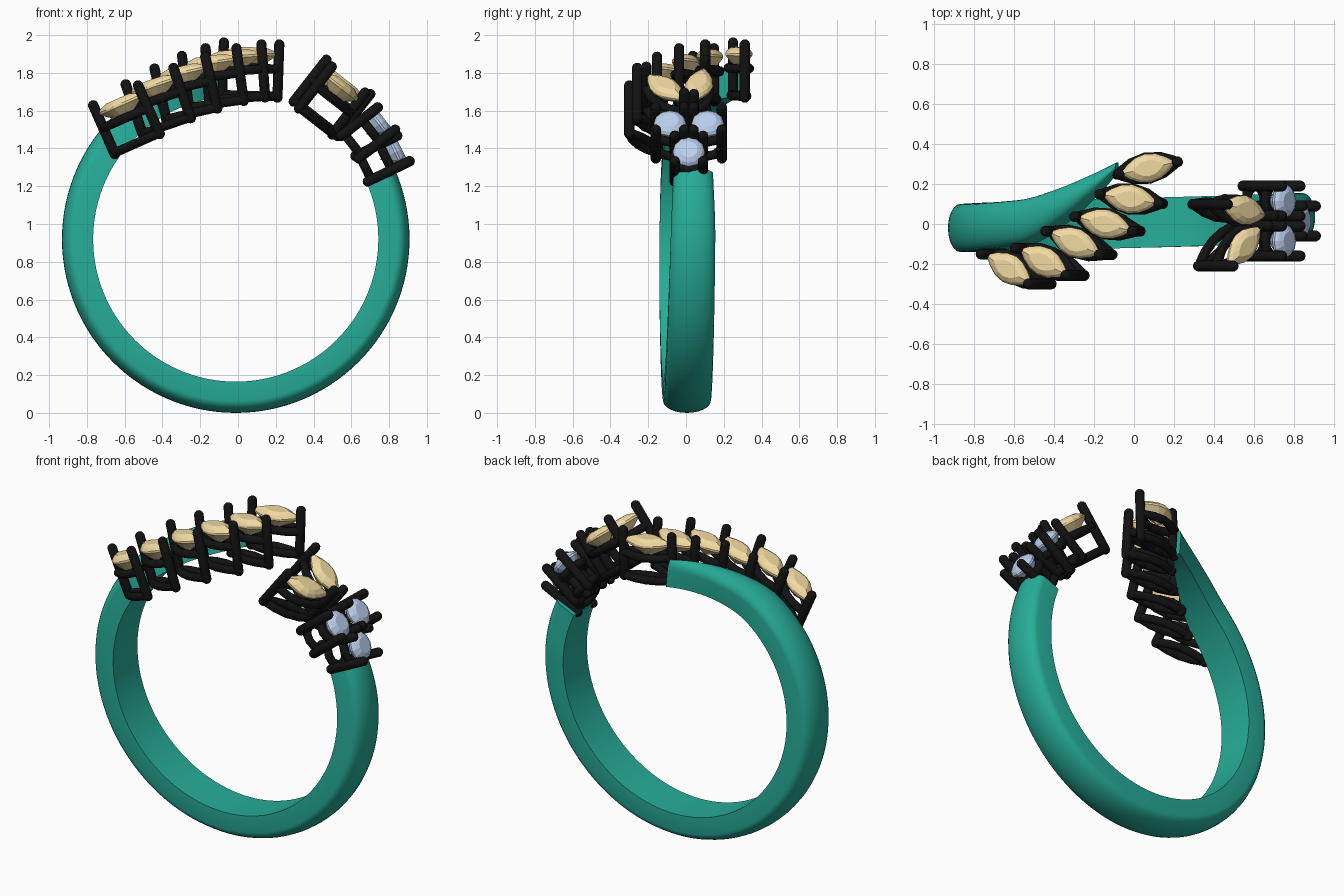
import bpy, bmesh
from math import sin, cos, pi, radians
from mathutils import Matrix, Vector

if "Cube" in bpy.data.objects:
    bpy.data.objects.remove(bpy.data.objects["Cube"])

CX, CZ = -0.012, 0.92   # ring axis


def material(name, rgb):
    m = bpy.data.materials.new(name)
    m.diffuse_color = (*rgb, 1)
    m.use_nodes = True
    m.node_tree.nodes["Principled BSDF"].inputs["Base Color"].default_value = m.diffuse_color
    return m


TEAL = material("teal_metal", (0.02, 0.42, 0.32))
BLACK = material("black_metal", (0.006, 0.006, 0.006))
GOLD = material("champagne_stone", (0.88, 0.70, 0.36))
BLUE = material("pale_blue_stone", (0.50, 0.63, 0.86))


def finish(bm, name, mat, smooth=None, matrix=None):
    bmesh.ops.recalc_face_normals(bm, faces=bm.faces)
    me = bpy.data.meshes.new(name)
    bm.to_mesh(me)
    bm.free()
    ob = bpy.data.objects.new(name, me)
    bpy.context.collection.objects.link(ob)
    me.materials.append(mat)
    if matrix:
        ob.matrix_world = matrix
    if smooth:
        bpy.ops.object.select_all(action='DESELECT')
        ob.select_set(True)
        bpy.context.view_layer.objects.active = ob
        bpy.ops.object.shade_smooth_by_angle(angle=radians(smooth))
    return ob


def bridge(bm, a, b):
    n = len(a)
    for i in range(n):
        j = (i + 1) % n
        bm.faces.new((a[i], a[j], b[j], b[i]))


def catmull(p0, p1, p2, p3, t):
    # non-uniform Hermite through (angle, centre y, half width) knots
    h = p2[0] - p1[0]
    out = [p1[0] + h * t]
    for k in (1, 2):
        m1 = h * (p2[k] - p0[k]) / (p2[0] - p0[0])
        m2 = h * (p3[k] - p1[k]) / (p3[0] - p1[0])
        out.append((2*t**3 - 3*t**2 + 1) * p1[k] + (t**3 - 2*t**2 + t) * m1
                   + (3*t**2 - 2*t**3) * p2[k] + (t**3 - t**2) * m2)
    return out


# Band: domed section swept round the finger, drifting sideways to a thin tip
knots = [(24, .038, .105), (0, .037, .118), (-90, .005, .125), (-180, -.02, .12),
         (-229, .01, .11), (-244, .085, .088), (-258, .205, .052), (-265, .285, .024)]
stations = []
for i in range(len(knots) - 1):
    p = [knots[max(i - 1, 0)], knots[i], knots[i + 1], knots[min(i + 2, len(knots) - 1)]]
    n = max(4, int(abs(p[2][0] - p[1][0]) / 3))
    stations += [catmull(*p, k / n) for k in range(n)]
stations.append(knots[-1])
bm = bmesh.new()
rings = []
for a, yc, hw in stations:
    section = [(-1, .755)] + [(-cos(pi * k / 12), .858 + .062 * sin(pi * k / 12)) for k in range(13)] + [(1, .755)]
    c, s = cos(radians(a)), sin(radians(a))
    rings.append([bm.verts.new((CX + r * c, yc + u * hw, CZ + r * s)) for u, r in section])
for a, b in zip(rings, rings[1:]):
    bridge(bm, a, b)
bm.faces.new(rings[0])
bm.faces.new(rings[-1])
finish(bm, "band", TEAL, 35)


def capsule(bm, a, b, r):
    # round-ended rod between two points
    a, b = Vector(a), Vector(b)
    d = b - a
    vs = bmesh.ops.create_uvsphere(bm, u_segments=12, v_segments=7, radius=r)["verts"]
    rot = d.to_track_quat('Z', 'Y')
    for v in vs:
        base = b if v.co.z > 0 else a
        v.co = base + rot @ v.co


def wire_loop(bm, pts, r):
    for i, p in enumerate(pts):
        capsule(bm, p, pts[(i + 1) % len(pts)], r)


def marquise(sx=1, sy=1, n=6):
    top = [(-cos(pi * k / n)) for k in range(n + 1)]
    half = [(x, 1 - abs(x) ** 2.0) for x in top]
    pts = half + [(x, -y) for x, y in reversed(half[1:-1])]
    return [(x * sx, y * sy) for x, y in pts]


def circle(r, n=12):
    return [(r * cos(2 * pi * k / n), r * sin(2 * pi * k / n)) for k in range(n)]


def gem(name, outline, crown, depth, mat, matrix):
    bm = bmesh.new()
    levels = [(.55, crown), (.85, crown * .6), (1, .006), (1, -.006), (.6, -depth * .5)]
    loops = [[bm.verts.new((x * s, y * s, z)) for x, y in outline] for s, z in levels]
    for a, b in zip(loops, loops[1:]):
        bridge(bm, a, b)
    bm.faces.new(loops[0])
    tip = bm.verts.new((0, 0, -depth))
    last = loops[-1]
    for i in range(len(last)):
        bm.faces.new((last[i], last[(i + 1) % len(last)], tip))
    finish(bm, name, mat, None, matrix)


def setting(name, prongs, top, bottom, loops, matrix):
    bm = bmesh.new()
    for x, y in prongs:
        capsule(bm, (x, y, bottom), (x, y, top), .028)
    for pts, z in loops:
        wire_loop(bm, [(x, y, z) for x, y in pts], .025)
    finish(bm, name, BLACK, 50, matrix)


def frame(loc, tilt, yaw):
    # local z leans at angle tilt in the xz plane, then turns by yaw about itself
    a = radians(tilt)
    m = Matrix(((sin(a), 0, cos(a)), (0, 1, 0), (-cos(a), 0, sin(a)))).to_4x4()
    return Matrix.Translation(loc) @ m @ Matrix.Rotation(radians(yaw), 4, 'Z')


# Marquise stones: location, lean, turn
leaves = [((-.625, -.225, 1.63), 114, -30), ((-.45, -.19, 1.73), 109, -27),
          ((-.295, -.095, 1.80), 103, -23), ((-.145, 0, 1.855), 98, -14),
          ((-.02, .125, 1.885), 94, -9), ((.07, .28, 1.90), 88, 12),
          ((.55, .07, 1.735), 52, -11), ((.55, -.11, 1.72), 52, 42)]
for i, (loc, tilt, yaw) in enumerate(leaves, 1):
    m = frame(loc, tilt, yaw)
    gem(f"marquise_stone_{i}", marquise(.14, .073, 8), .036, .085, GOLD, m)
    setting(f"marquise_setting_{i}", [(-.15, 0), (.15, 0)], .055, -.225,
            [(marquise(.15, .055), -.075), (marquise(.15, .035), -.22)], m)

# Round stones in four-prong settings
buds = [((.75, .115, 1.53), 38), ((.75, -.085, 1.53), 38), ((.835, .015, 1.38), 26)]
for i, (loc, tilt) in enumerate(buds, 1):
    m = frame(loc, tilt, 0)
    gem(f"round_stone_{i}", circle(.085), .036, .09, BLUE, m)
    setting(f"round_setting_{i}", [(x, y) for x in (-.075, .075) for y in (-.075, .075)],
            .045, -.2, [(circle(.075), -.06), (circle(.075), -.18)], m)
